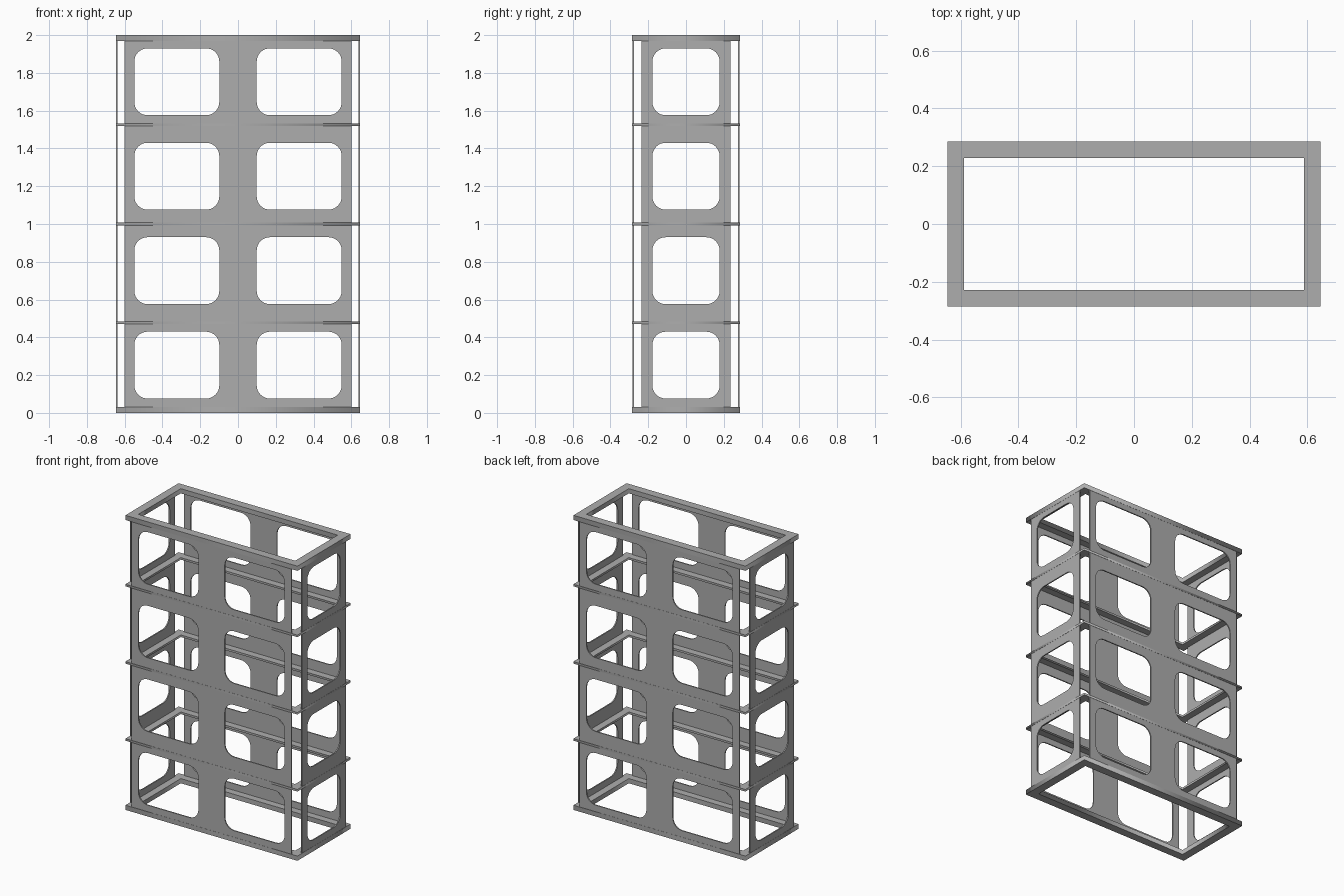
import bpy
from math import pi, sin, cos, radians

if "Cube" in bpy.data.objects:
    bpy.data.objects.remove(bpy.data.objects["Cube"], do_unlink=True)

# Single grey metal
grey = bpy.data.materials.new("grey_metal")
grey.use_nodes = True
COLOUR = (0.42, 0.42, 0.42, 1)
grey.diffuse_color = COLOUR
grey.node_tree.nodes["Principled BSDF"].inputs["Base Color"].default_value = COLOUR

HALF_X, HALF_Y, HEIGHT = 0.646, 0.285, 2.0
RIM = 0.057           # width of the frame bars
SHEET = 0.008         # panel thickness
INSET = 0.001         # panels sit just inside the frame edge


def rectangle(cx, cy, hx, hy, radius=0, steps=8):
    """Outline of a rectangle, with rounded corners when radius is set."""
    if not radius:
        return [(cx + sx * hx, cy + sy * hy)
                for sx, sy in ((1, 1), (-1, 1), (-1, -1), (1, -1))]
    points = []
    for k, (sx, sy) in enumerate(((1, 1), (-1, 1), (-1, -1), (1, -1))):
        for i in range(steps + 1):
            a = (k + i / steps) * pi / 2
            points.append((cx + sx * (hx - radius) + radius * cos(a),
                           cy + sy * (hy - radius) + radius * sin(a)))
    return points


def plate(name, outlines, thickness, location, rotation=(0, 0, 0)):
    """Flat plate from an outer outline and hole outlines."""
    curve = bpy.data.curves.new(name + "_outline", "CURVE")
    curve.dimensions = "2D"
    curve.fill_mode = "BOTH"
    curve.extrude = thickness / 2
    for outline in outlines:
        spline = curve.splines.new("POLY")
        spline.points.add(len(outline) - 1)
        for point, (x, y) in zip(spline.points, outline):
            point.co = (x, y, 0, 1)
        spline.use_cyclic_u = True
    helper = bpy.data.objects.new(name + "_helper", curve)
    bpy.context.collection.objects.link(helper)
    graph = bpy.context.evaluated_depsgraph_get()
    mesh = bpy.data.meshes.new_from_object(helper.evaluated_get(graph))
    bpy.data.objects.remove(helper, do_unlink=True)
    bpy.data.curves.remove(curve)

    mesh.name = name
    mesh.materials.clear()
    mesh.materials.append(grey)
    obj = bpy.data.objects.new(name, mesh)
    obj.location = location
    obj.rotation_euler = [radians(a) for a in rotation]
    bpy.context.collection.objects.link(obj)
    return obj


# Rectangular frames: thick at the top and bottom, thin in between
ring = [rectangle(0, 0, HALF_X, HALF_Y),
        rectangle(0, 0, HALF_X - RIM, HALF_Y - RIM)]
THICK, THIN = 0.032, 0.014
plate("bottom_frame", ring, THICK, (0, 0, THICK / 2))
plate("top_frame", ring, THICK, (0, 0, HEIGHT - THICK / 2))
for name, z in (("lower", 0.477), ("middle", 1.0), ("upper", 1.525)):
    plate(name + "_shelf_frame", ring, THIN, (0, 0, z))


def panel_outlines(half_width, columns, window_half):
    """Tall sheet with four rows of rounded windows."""
    sheet = rectangle(0, 0, half_width, HEIGHT / 2 - INSET)
    windows = [rectangle(x, 0.253 + 0.5 * row - HEIGHT / 2,
                         window_half, 0.177, 0.07)
               for row in range(4) for x in columns]
    return [sheet] + windows


# Wide front and back panels, narrow side panels
wide = panel_outlines(0.6, (-0.324, 0.324), 0.225)
narrow = panel_outlines(0.236, (0,), 0.178)
offset = SHEET / 2 + INSET
panels = []
for name, side in (("front_panel", -1), ("back_panel", 1)):
    panels.append(plate(name, wide, SHEET,
                        (0, side * (HALF_Y - offset), HEIGHT / 2), (90, 0, 0)))
for name, side in (("left_panel", 1), ("right_panel", -1)):
    panels.append(plate(name, narrow, SHEET,
                        (side * (HALF_X - offset), 0, HEIGHT / 2), (90, 0, 90)))

# Smooth the window corners, keep the sheet edges sharp
bpy.ops.object.select_all(action="DESELECT")
for obj in panels:
    obj.select_set(True)
bpy.context.view_layer.objects.active = panels[0]
bpy.ops.object.shade_smooth_by_angle(angle=radians(30))
